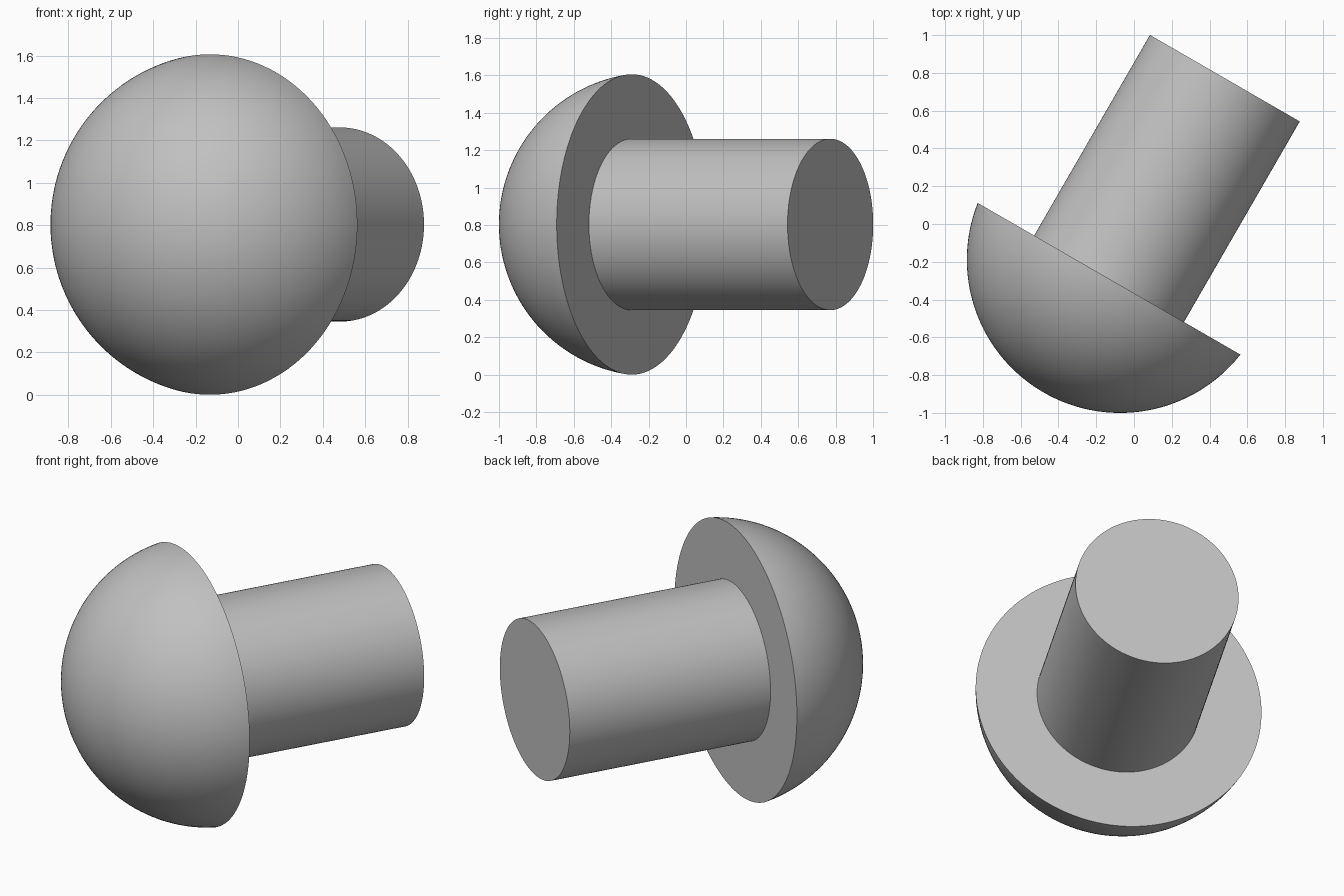
import bpy
import bmesh
import math
from mathutils import Matrix, Vector

cube = bpy.data.objects.get("Cube")
if cube:
    bpy.data.objects.remove(cube, do_unlink=True)

HEAD_R = 0.803       # radius of the flat underside of the head
OFFSET = 0.117       # ball centre lies this far up the shank side
SHANK_R = 0.458
SHANK_LEN = 1.226
SEGMENTS = 128
ARC_STEPS = 40

# Material
steel = bpy.data.materials.new("light grey steel")
colour = (0.53, 0.53, 0.53, 1.0)
steel.diffuse_color = colour
steel.use_nodes = True
steel.node_tree.nodes["Principled BSDF"].inputs["Base Color"].default_value = colour

# Profile (radius, height): domed head, flat underside, shank, end cap
ball_r = math.hypot(HEAD_R, OFFSET)
sweep = math.asin(HEAD_R / ball_r)
profile = []
for i in range(ARC_STEPS + 1):
    a = sweep * i / ARC_STEPS
    profile.append((ball_r * math.sin(a), OFFSET - ball_r * math.cos(a)))
profile += [(SHANK_R, 0.0), (SHANK_R, SHANK_LEN), (0.0, SHANK_LEN)]

# Revolve the profile into one closed solid
bm = bmesh.new()
verts = [bm.verts.new((r, 0, h)) for r, h in profile]
edges = [bm.edges.new(pair) for pair in zip(verts, verts[1:])]
bmesh.ops.spin(bm, geom=verts + edges, cent=(0, 0, 0), axis=(0, 0, 1),
               angle=math.tau, steps=SEGMENTS, use_merge=True)
bmesh.ops.remove_doubles(bm, verts=bm.verts, dist=1e-5)
bmesh.ops.recalc_face_normals(bm, faces=bm.faces)

# Lay the axis level, turned 30 degrees from the back, and set it in place
axis = Vector((math.sin(math.radians(30)), math.cos(math.radians(30)), 0))
turn = Vector((0, 0, 1)).rotation_difference(axis).to_matrix().to_4x4()
place = Matrix.Translation((-0.132, -0.290, HEAD_R))
bmesh.ops.transform(bm, matrix=place @ turn, verts=bm.verts)

mesh = bpy.data.meshes.new("round_head_rivet")
bm.to_mesh(mesh)
bm.free()
mesh.materials.append(steel)
rivet = bpy.data.objects.new("round_head_rivet", mesh)
bpy.context.collection.objects.link(rivet)

# Smooth dome and shank, crisp rims
bpy.ops.object.select_all(action='DESELECT')
rivet.select_set(True)
bpy.context.view_layer.objects.active = rivet
bpy.ops.object.shade_smooth_by_angle(angle=math.radians(30))
